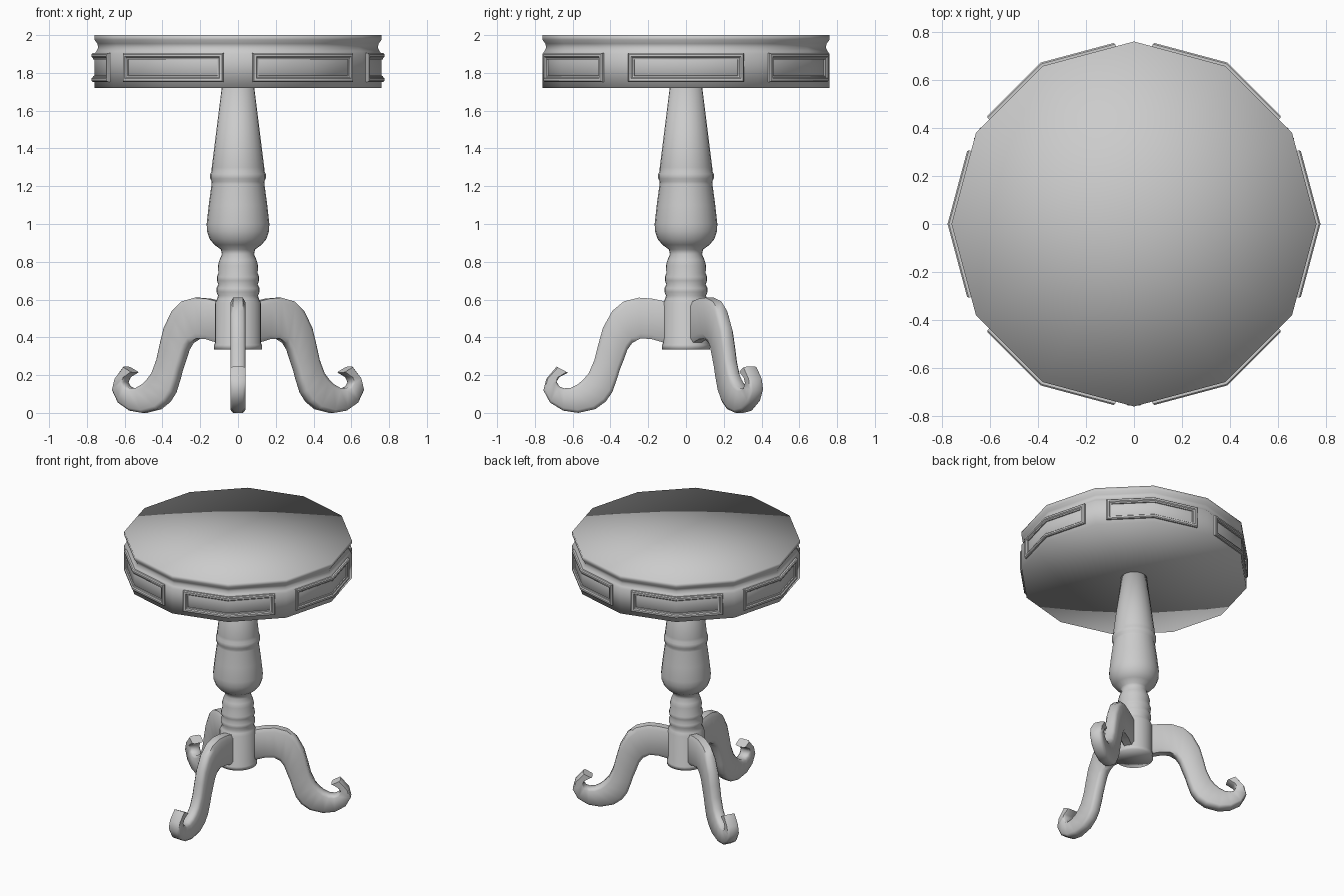
import bpy, bmesh
from math import sin, cos, pi, radians
from mathutils import Matrix, Vector

cube = bpy.data.objects.get("Cube")
if cube:
    bpy.data.objects.remove(cube)

grey = bpy.data.materials.new("plain grey")
grey.use_nodes = True
grey.diffuse_color = (0.6, 0.6, 0.6, 1)
grey.node_tree.nodes["Principled BSDF"].inputs["Base Color"].default_value = (0.6, 0.6, 0.6, 1)


def finish(name, bm, turn=0.0, sharp=None):
    """Turn a bmesh into a smooth shaded object, rotated about z."""
    bmesh.ops.recalc_face_normals(bm, faces=bm.faces)
    bm.transform(Matrix.Rotation(turn, 4, "Z"))
    mesh = bpy.data.meshes.new(name)
    bm.to_mesh(mesh)
    bm.free()
    mesh.materials.append(grey)
    obj = bpy.data.objects.new(name, mesh)
    bpy.context.collection.objects.link(obj)
    bpy.ops.object.select_all(action="DESELECT")
    obj.select_set(True)
    bpy.context.view_layer.objects.active = obj
    if sharp:
        bpy.ops.object.shade_smooth_by_angle(angle=radians(sharp))
    else:
        bpy.ops.object.shade_smooth()
    return obj


def bridge(bm, rings):
    """Join successive closed rings of vertices with quads."""
    for a, b in zip(rings, rings[1:]):
        for i in range(len(a)):
            j = (i + 1) % len(a)
            bm.faces.new((a[i], a[j], b[j], b[i]))


def lathe(name, profile, sides, sharp=None):
    """Spin (radius, height) points, closing both ends with a fan."""
    bm = bmesh.new()
    rings = [[bm.verts.new((r * cos(2 * pi * i / sides), r * sin(2 * pi * i / sides), z))
              for i in range(sides)] for r, z in profile]
    bridge(bm, rings)
    for ring, (r, z) in ((rings[0], profile[0]), (rings[-1], profile[-1])):
        hub = bm.verts.new((0, 0, z))
        for i in range(sides):
            bm.faces.new((ring[i], ring[(i + 1) % sides], hub))
    return finish(name, bm, sharp=sharp)


# Twelve-sided drum top with a groove under the rim
RADIUS = 0.76
lathe("drum_top", [(RADIUS, 1.72), (RADIUS, 1.90), (0.75, 1.915), (0.74, 1.935),
                   (0.745, 1.955), (RADIUS, 1.975), (RADIUS, 2.0)], 12)

# Turned column
lathe("column", [
    (0.127, 0.335), (0.127, 0.36), (0.122, 0.37), (0.122, 0.58), (0.112, 0.60),
    (0.106, 0.62), (0.114, 0.64), (0.114, 0.66), (0.104, 0.68), (0.112, 0.70),
    (0.112, 0.72), (0.104, 0.74), (0.106, 0.78), (0.098, 0.81), (0.085, 0.84),
    (0.09, 0.865), (0.125, 0.89), (0.15, 0.92), (0.164, 0.96), (0.166, 1.0),
    (0.155, 1.10), (0.14, 1.21), (0.139, 1.225), (0.147, 1.24), (0.147, 1.265),
    (0.139, 1.28), (0.139, 1.30), (0.085, 1.73)], 24)

# Scrolled legs: pairs of upper and lower outline points (reach, height)
LEG = [
    ((0.11, 0.59), (0.11, 0.37)), ((0.18, 0.605), (0.18, 0.39)),
    ((0.25, 0.61), (0.24, 0.395)), ((0.33, 0.59), (0.285, 0.37)),
    ((0.39, 0.54), (0.31, 0.335)), ((0.44, 0.45), (0.33, 0.28)),
    ((0.465, 0.36), (0.35, 0.23)), ((0.485, 0.28), (0.365, 0.18)),
    ((0.515, 0.21), (0.39, 0.11)), ((0.545, 0.175), (0.425, 0.06)),
    ((0.575, 0.15), (0.48, 0.02)), ((0.61, 0.133), (0.57, 0.0)),
    ((0.645, 0.13), (0.65, 0.012)), ((0.67, 0.14), (0.72, 0.055)),
    ((0.685, 0.165), (0.755, 0.12)), ((0.67, 0.19), (0.74, 0.18)),
    ((0.625, 0.213), (0.685, 0.245))]
SECTION = [(0, -0.026), (0.12, -0.04), (0.88, -0.04), (1, -0.026),
           (1, 0.026), (0.88, 0.04), (0.12, 0.04), (0, 0.026)]


def leg(name, turn):
    bm = bmesh.new()
    rings = []
    for upper, lower in LEG:
        a, b = Vector(upper), Vector(lower)
        ring = []
        for t, side in SECTION:
            p = a.lerp(b, t)
            ring.append(bm.verts.new((p.x, side, p.y)))
        rings.append(ring)
    bridge(bm, rings)
    bm.faces.new(rings[0])
    bm.faces.new(rings[-1])
    finish(name, bm, turn, sharp=60)


for name, angle in (("front_leg", -90), ("back_left_leg", 30), ("back_right_leg", 150)):
    leg(name, radians(angle))

# Moulded frames, each folded around every second corner of the drum
HALF, LOW, HIGH = 0.315, 1.752, 1.904
MOULDING = [(0, -0.005), (0, 0.01), (0.006, 0.016), (0.018, 0.016),
            (0.024, 0.009), (0.032, 0.007), (0.034, -0.005)]


def on_drum(s, z, depth):
    """Point at signed distance s from the corner, raised off the drum."""
    tilt = radians(15)
    if s == 0:
        return (RADIUS + depth / cos(tilt), 0, z)
    way = 1 if s > 0 else -1
    return (RADIUS - abs(s) * sin(tilt) + depth * cos(tilt),
            s * cos(tilt) + way * depth * sin(tilt), z)


for n in range(6):
    bm = bmesh.new()
    rings = []
    for inset, depth in MOULDING:
        h, lo, hi = HALF - inset, LOW + inset, HIGH - inset
        outline = [(-h, lo), (0, lo), (h, lo), (h, hi), (0, hi), (-h, hi)]
        rings.append([bm.verts.new(on_drum(s, z, depth)) for s, z in outline])
    bridge(bm, rings)
    finish(f"panel_frame_{n + 1}", bm, n * pi / 3, sharp=35)
